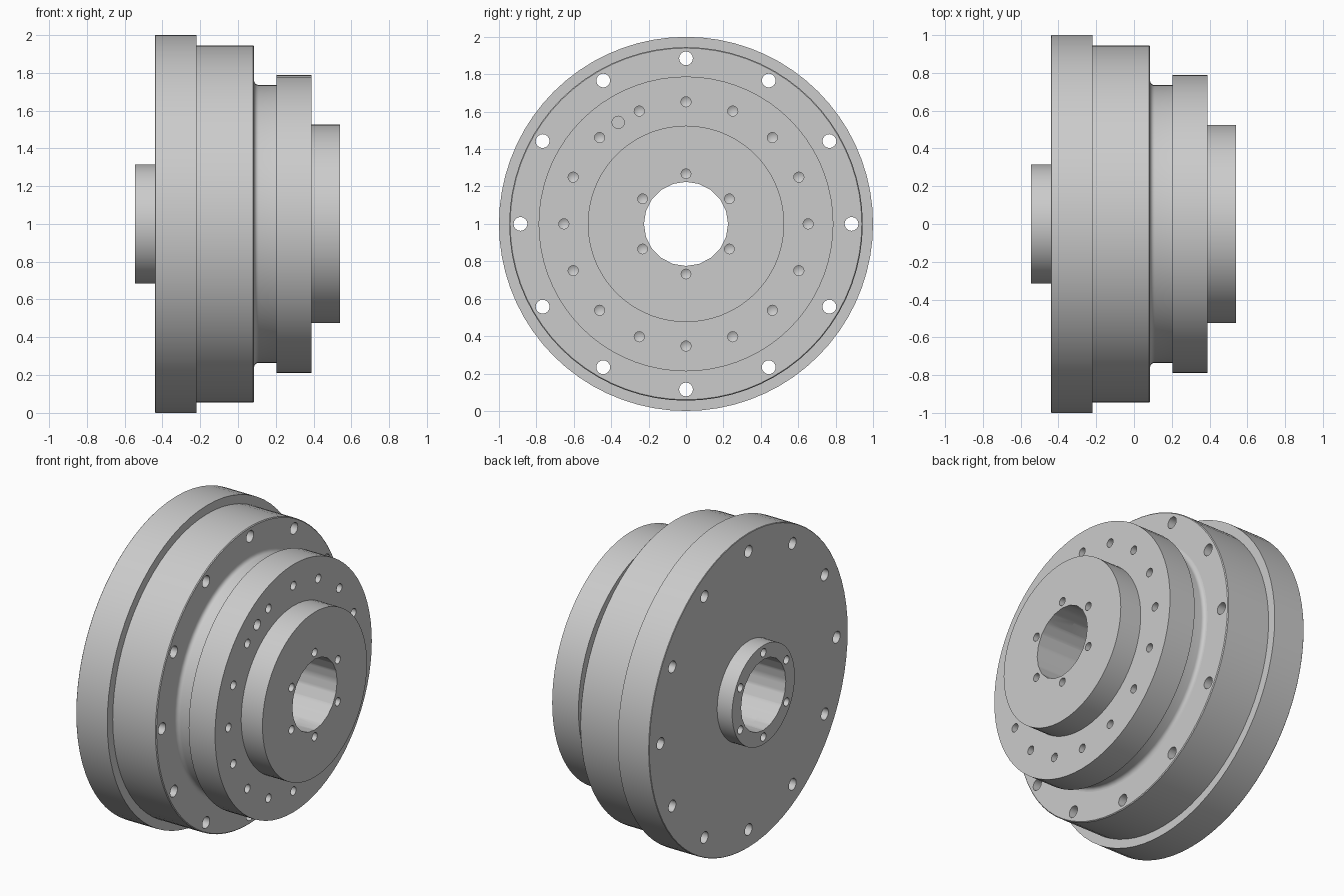
import bpy, bmesh, math
from mathutils import Vector, Matrix

cube = bpy.data.objects.get("Cube")
if cube:
    bpy.data.objects.remove(cube, do_unlink=True)

grey = bpy.data.materials.new("machined_grey")
grey.use_nodes = True
grey.diffuse_color = (0.6, 0.6, 0.6, 1)
grey.node_tree.nodes["Principled BSDF"].inputs["Base Color"].default_value = (0.6, 0.6, 0.6, 1)


def add_lathe(bm, profile, steps, y=0.0, z=0.0):
    """Turn an (x, radius) profile, closed on the axis, about the x direction."""
    part = bmesh.new()
    verts = [part.verts.new((x, 0, r)) for x, r in profile]
    edges = [part.edges.new(pair) for pair in zip(verts, verts[1:])]
    bmesh.ops.spin(part, geom=verts + edges, cent=(0, 0, 0), axis=(1, 0, 0),
                   angle=math.tau, steps=steps, use_merge=False)
    bmesh.ops.remove_doubles(part, verts=part.verts, dist=0.0002)
    bmesh.ops.recalc_face_normals(part, faces=part.faces)
    bmesh.ops.translate(part, verts=part.verts, vec=(0, y, z))
    temp = bpy.data.meshes.new("temp")
    part.to_mesh(temp)
    part.free()
    bm.from_mesh(temp)
    bpy.data.meshes.remove(temp)


def make_object(name, bm):
    mesh = bpy.data.meshes.new(name)
    bm.to_mesh(mesh)
    bm.free()
    mesh.materials.append(grey)
    obj = bpy.data.objects.new(name, mesh)
    bpy.context.collection.objects.link(obj)
    return obj


def hole(x0, x1, radius, y=0.0, z=1.0, tip=0.0, steps=16):
    """Drill shape from x0 to x1, with an optional conical tip at x1."""
    profile = [(x0, 0), (x0, radius), (x1, radius), (x1 + tip, 0)]
    return profile, steps, y, z


def hole_circle(count, pitch, x0, x1, radius, tip=0.0):
    angles = [math.tau * i / count for i in range(count)]
    return [hole(x0, x1, radius, pitch * math.sin(a), 1 + pitch * math.cos(a), tip)
            for a in angles]


def turned_part(name, profile, holes):
    bm = bmesh.new()
    closed = [(profile[0][0], 0)] + profile + [(profile[-1][0], 0)]
    add_lathe(bm, closed, 72, z=1)
    obj = make_object(name, bm)
    cut = bmesh.new()
    for args in holes:
        add_lathe(cut, *args)
    cutter = make_object(name + "_cutter", cut)
    cutter.hide_render = True
    mod = obj.modifiers.new("holes", "BOOLEAN")
    mod.operation = "DIFFERENCE"
    mod.solver = "EXACT"
    mod.object = cutter
    for other in bpy.context.selected_objects:
        other.select_set(False)
    obj.select_set(True)
    bpy.context.view_layer.objects.active = obj
    bpy.ops.object.modifier_apply(modifier=mod.name)
    bpy.data.objects.remove(cutter, do_unlink=True)
    bpy.ops.object.shade_smooth_by_angle(angle=math.radians(30))


# Holes shared between the parts
bore = hole(-1, 1, 0.225, steps=20)
bolts = hole_circle(12, 0.885, -0.6, 0.3, 0.037)
dowel_angle = math.radians(-33.75)
dowel = hole(0.5, 0.3, 0.033, 0.653 * math.sin(dowel_angle), 1 + 0.653 * math.cos(dowel_angle))

# Input side: small hub and the wide flange
turned_part("input_hub", [(-0.545, 0.315), (-0.44, 0.315)],
            [bore] + hole_circle(6, 0.268, -0.6, -0.47, 0.026, 0.015))
turned_part("mounting_flange", [(-0.44, 0.997), (-0.437, 1), (-0.22, 1)], [bore] + bolts)

# Main housing
turned_part("housing", [(-0.22, 0.945), (0.08, 0.945), (0.085, 0.94)], [bore] + bolts)

# Output ring with its filleted neck
fillet = [(0.11 - 0.025 * math.cos(a), 0.76 - 0.025 * math.sin(a))
          for a in (math.pi / 2 * i / 5 for i in range(6))]
turned_part("output_ring", fillet + [(0.205, 0.735), (0.205, 0.788), (0.39, 0.788)],
            [bore, dowel] + hole_circle(16, 0.653, 0.5, 0.3, 0.027, -0.016))

# Output pilot
turned_part("output_pilot", [(0.39, 0.525), (0.54, 0.525)],
            [bore] + hole_circle(6, 0.268, 0.6, 0.44, 0.026, -0.015))
